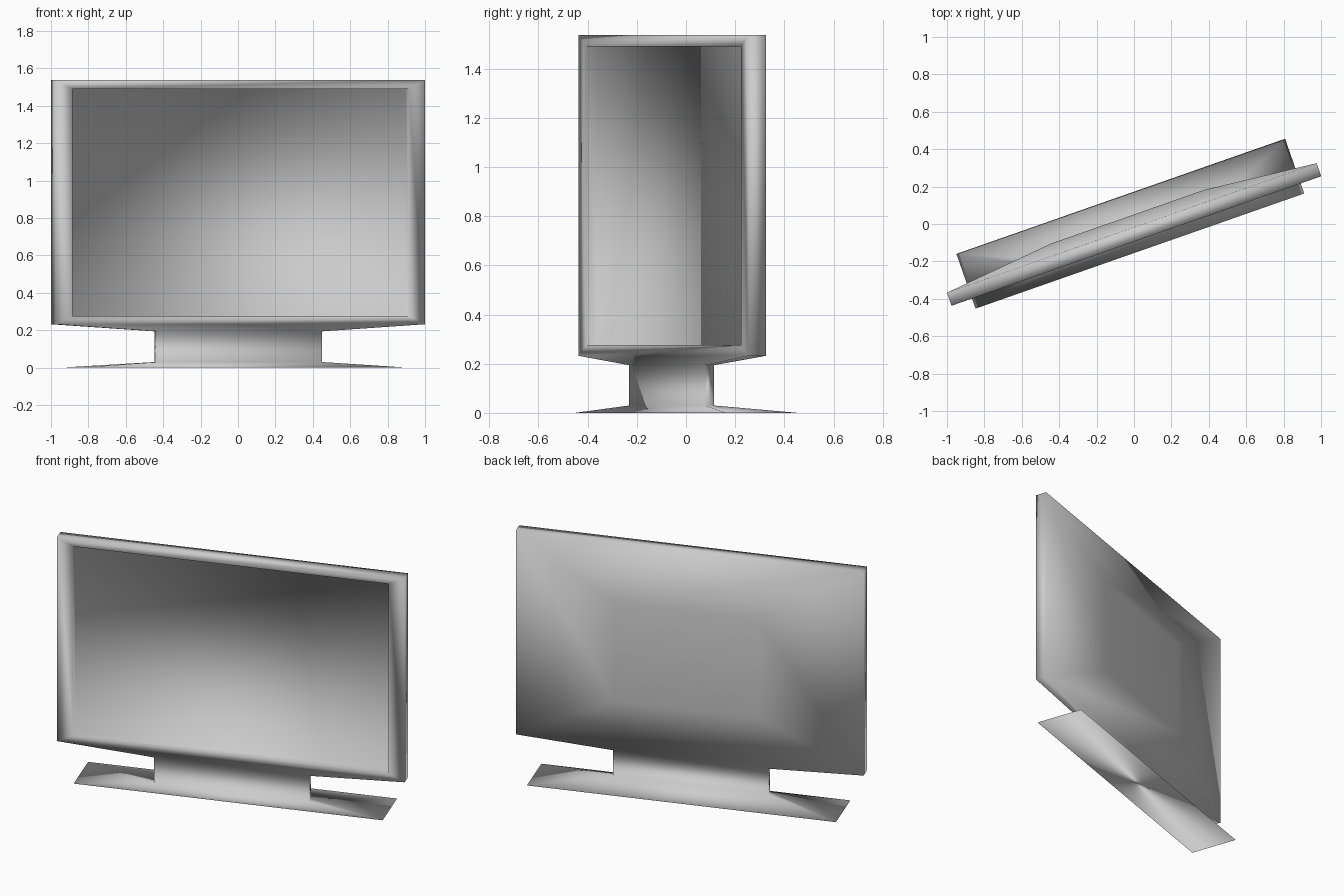
import bpy
import bmesh
import math

cube = bpy.data.objects.get("Cube")
if cube:
    bpy.data.objects.remove(cube, do_unlink=True)

TURN = math.radians(19.3)   # the whole set is turned on its stand
CENTRE = -0.018             # sideways centre in the turned frame
FRONT, BACK = -0.09, -0.016
BOTTOM, TOP = 0.232, 1.537
RECESS = 0.044              # depth of the screen behind the bezel

grey = bpy.data.materials.new("light_grey")
grey.use_nodes = True
grey.diffuse_color = (0.6, 0.6, 0.6, 1)
grey.node_tree.nodes["Principled BSDF"].inputs["Base Color"].default_value = (0.6, 0.6, 0.6, 1)


def loft(bm, rings, place):
    """Skin rectangles (half width, low, high, level), closed at the start."""
    loops = []
    for half, low, high, level in rings:
        corners = ((-half, low), (half, low), (half, high), (-half, high))
        loops.append([bm.verts.new(place(a, b, level)) for a, b in corners])
    for lower, upper in zip(loops, loops[1:]):
        for i in range(4):
            j = (i + 1) % 4
            bm.faces.new((lower[i], lower[j], upper[j], upper[i]))
    bm.faces.new(reversed(loops[0]))
    return loops


bm = bmesh.new()

# Housing: recessed screen, bezel, side walls and raised back panel
housing = loft(bm, [
    (0.951, 0.276, 1.49, FRONT + RECESS),
    (0.951, 0.276, 1.49, FRONT),
    (1.047, BOTTOM, TOP, FRONT),
    (1.047, BOTTOM, TOP, BACK),
    (0.435, 0.55, 1.18, 0.048),
], lambda a, b, h: (CENTRE - a, h, b))
bm.faces.new(housing[-1])

# Open the underside so that the stand flows into the housing
underside = [f for f in bm.faces if all(abs(v.co.z - BOTTOM) < 0.001 for v in f.verts)]
bmesh.ops.delete(bm, geom=underside, context="FACES_ONLY")

# Stand: sloped foot, thin neck and flare up to the housing edge
loft(bm, [
    (0.931, -0.147, 0.163, 0.0),
    (0.468, -0.075, -0.037, 0.03),
    (0.468, -0.075, -0.037, 0.194),
    (1.047, FRONT, BACK, BOTTOM),
], lambda a, b, h: (CENTRE + a, b, h))
bmesh.ops.remove_doubles(bm, verts=bm.verts, dist=0.001)

mesh = bpy.data.meshes.new("screen_and_stand")
bm.to_mesh(mesh)
bm.free()
mesh.materials.append(grey)
mesh.shade_smooth()
screen_and_stand = bpy.data.objects.new("screen_and_stand", mesh)
screen_and_stand.rotation_euler.z = TURN
bpy.context.collection.objects.link(screen_and_stand)
